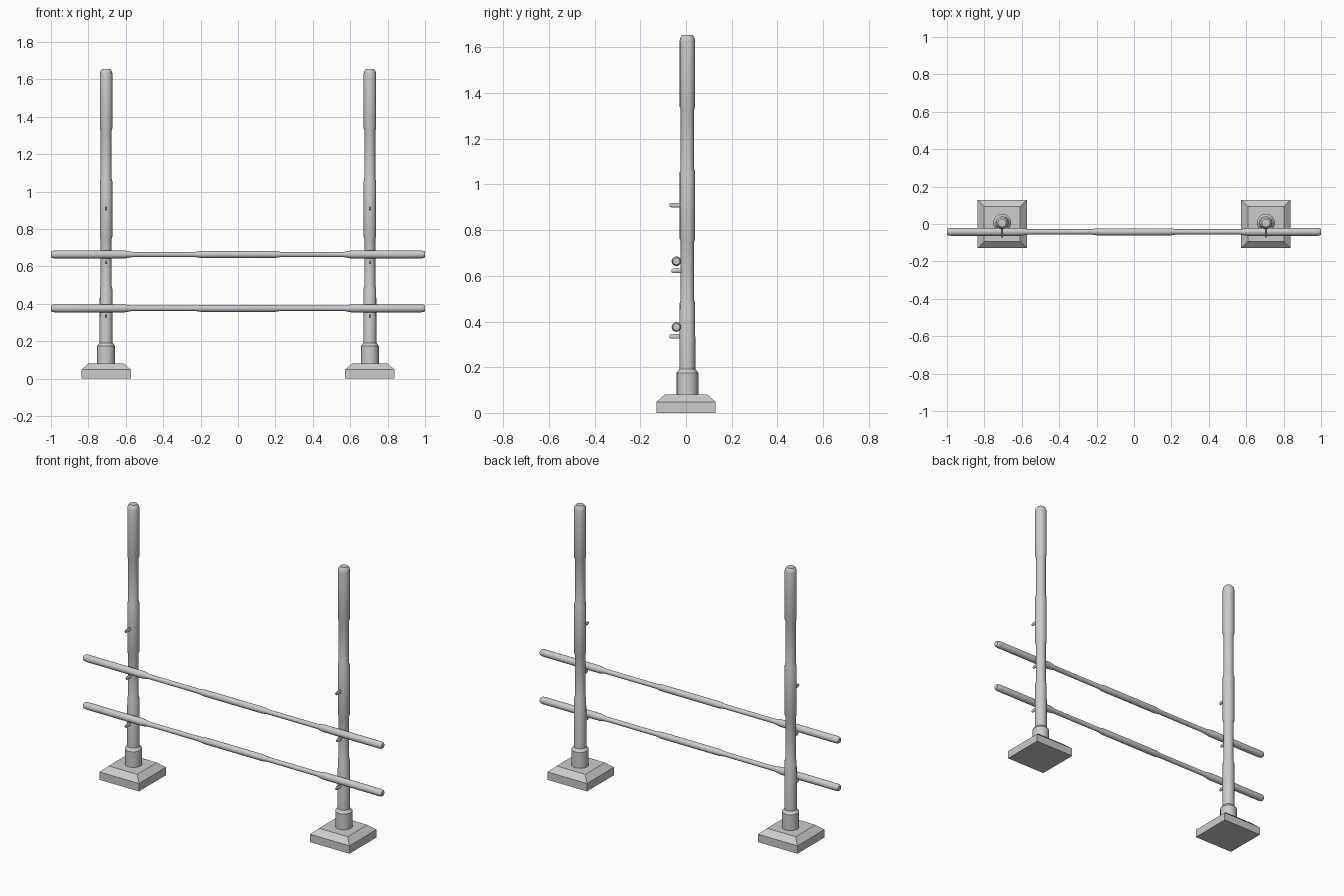
import bpy, bmesh, math
from mathutils import Matrix

if "Cube" in bpy.data.objects:
    bpy.data.objects.remove(bpy.data.objects["Cube"])

POST_X, POST_Y, RAIL_Y = 0.705, 0.006, -0.042


def finish(name, bm, loc, smooth=True):
    bmesh.ops.recalc_face_normals(bm, faces=bm.faces)
    me = bpy.data.meshes.new(name)
    bm.to_mesh(me)
    bm.free()
    ob = bpy.data.objects.new(name, me)
    ob.location = loc
    bpy.context.collection.objects.link(ob)
    if smooth:
        bpy.ops.object.select_all(action='DESELECT')
        ob.select_set(True)
        bpy.context.view_layer.objects.active = ob
        bpy.ops.object.shade_smooth_by_angle(angle=math.radians(26))
    return ob


def loft(profile, sides, start=0.0, sx=1.0):
    """Stack rings of (radius, height) along z and cap both ends."""
    bm = bmesh.new()
    rings = []
    for r, z in profile:
        rings.append([bm.verts.new((sx * r * math.cos(start + math.tau * i / sides),
                                    r * math.sin(start + math.tau * i / sides), z))
                      for i in range(sides)])
    for a, b in zip(rings, rings[1:]):
        for i in range(sides):
            j = (i + 1) % sides
            bm.faces.new((a[i], a[j], b[j], b[i]))
    bm.faces.new(rings[0])
    bm.faces.new(rings[-1])
    return bm


post_profile = [(0.048, 0.07), (0.048, 0.175), (0.035, 0.192), (0.034, 0.478),
                (0.029, 0.495), (0.029, 0.747), (0.034, 0.763), (0.034, 1.052),
                (0.029, 1.07), (0.029, 1.325), (0.034, 1.342), (0.034, 1.628),
                (0.030, 1.645), (0.022, 1.655)]
half_rail = [(0.019, 0.0), (0.019, 0.195), (0.014, 0.228), (0.014, 0.565),
             (0.021, 0.605), (0.021, 0.98), (0.019, 0.993), (0.015, 1.0)]
rail_profile = [(r, -x) for r, x in reversed(half_rail[1:])] + half_rail[1:]
d = math.sqrt(2)

for side, sx in (("left", -1), ("right", 1)):
    # chamfered square foot
    foot = loft([(0.132 * d, 0), (0.132 * d, 0.048), (0.096 * d, 0.08)], 4, math.pi / 4)
    bmesh.ops.scale(foot, vec=(1, 0.98, 1), verts=foot.verts)
    finish(side + "_foot", foot, (sx * POST_X, 0, 0), smooth=False)
    # stepped post
    finish(side + "_post", loft(post_profile, 16), (sx * POST_X, POST_Y, 0))
    # rail pegs pointing forward
    for i, (z, tip) in enumerate(((0.335, -0.072), (0.622, -0.063), (0.91, -0.072))):
        peg = loft([(0.0105, 0), (0.0105, -tip - 0.006), (0.007, -tip)], 8, math.pi / 8, 0.55)
        bmesh.ops.rotate(peg, matrix=Matrix.Rotation(math.pi / 2, 3, 'X'), verts=peg.verts)
        finish(f"{side}_peg_{i + 1}", peg, (sx * POST_X, 0, z))

# horizontal rails
for name, z in (("lower_rail", 0.376), ("upper_rail", 0.664)):
    rail = loft(rail_profile, 16)
    bmesh.ops.rotate(rail, matrix=Matrix.Rotation(math.pi / 2, 3, 'Y'), verts=rail.verts)
    finish(name, rail, (0, RAIL_Y, z))
